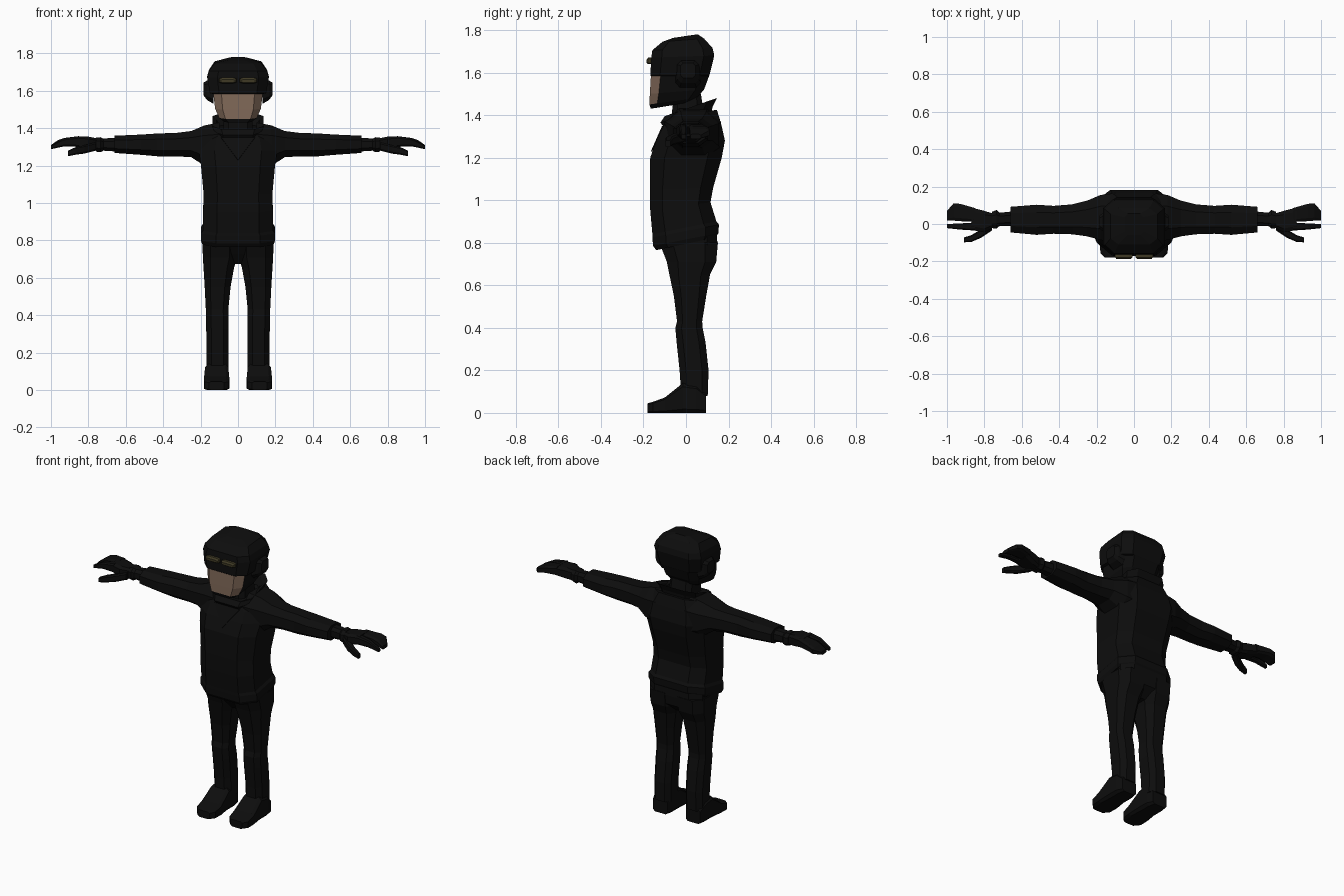
import bpy, bmesh


def material(name, rgb):
    m = bpy.data.materials.new(name)
    m.diffuse_color = (*rgb, 1)
    return m


BLACK = material("black cloth", (0.004, 0.004, 0.004))
SKIN = material("skin", (0.21, 0.135, 0.095))
OLIVE = material("olive brow", (0.05, 0.042, 0.018))


def ring(axis, t, u0, u1, v0, v1, dt, ch):
    """Chamfered rectangle across an axis; dt leans it towards the v1 side."""
    cu, cv = ch * (u1 - u0) / 2, ch * (v1 - v0) / 2
    uv = [(u0 + cu, v0), (u1 - cu, v0), (u1, v0 + cv), (u1, v1 - cv),
          (u1 - cu, v1), (u0 + cu, v1), (u0, v1 - cv), (u0, v0 + cv)]
    pts = []
    for u, v in uv:
        w = t + dt * (v - v0) / (v1 - v0)
        pts.append({"x": (w, u, v), "y": (u, w, v), "z": (u, v, w)}[axis])
    return pts


def loft(name, axis, rows, mat=BLACK, ch=0.35, mirror=False, cap=True):
    """Skin a row of rings; row = (position, u0, u1, v0, v1[, lean])."""
    bm = bmesh.new()
    rings = []
    for r in rows:
        r = tuple(r) + (0,) * (6 - len(r))
        rings.append([bm.verts.new(p) for p in ring(axis, *r, ch)])
    for a, b in zip(rings, rings[1:]):
        for i in range(8):
            j = (i + 1) % 8
            bm.faces.new((a[i], a[j], b[j], b[i]))
    if cap:
        bm.faces.new(rings[0])
        bm.faces.new(rings[-1])
    bmesh.ops.recalc_face_normals(bm, faces=bm.faces)
    me = bpy.data.meshes.new(name)
    bm.to_mesh(me)
    bm.free()
    me.materials.append(mat)
    ob = bpy.data.objects.new(name, me)
    bpy.context.collection.objects.link(ob)
    if mirror:
        ob.modifiers.new("mirror", "MIRROR")
    return ob


def sym(rows):
    """Rows given as (z, half width, y0, y1, lean) become full rows."""
    return [(z, -w, w, a, b, d) for z, w, a, b, d in rows]


# Head with helmet, face exposed at the lower front
head = loft("head", "z", sym([
    (1.43, .075, -.165, .02, .03), (1.45, .10, -.172, .05, .03),
    (1.50, .122, -.17, .085, .02), (1.583, .132, -.165, .108, 0),
    (1.586, .150, -.168, .110, 0), (1.67, .165, -.163, .133, .01),
    (1.705, .155, -.158, .125, .01), (1.745, .125, -.11, .085, .015),
    (1.763, .05, -.06, .055, .017)]), ch=.33)
head.data.materials.append(SKIN)
for p in head.data.polygons:
    if p.normal.y < -.3 and 1.45 < p.center.z < 1.583 and abs(p.normal.z) < .7:
        p.material_index = 1

# Ear pads and brows
loft("ear_pad", "x", [(.13, -.05, .07, 1.53, 1.66), (.165, -.04, .06, 1.55, 1.655),
                      (.184, -.025, .045, 1.575, 1.645)], mirror=True)
loft("brow", "y", [(-.186, .015, .095, 1.645, 1.66), (-.178, .008, .102, 1.64, 1.67),
                   (-.155, .008, .102, 1.64, 1.67)], OLIVE, mirror=True)

# Neck and flared collar
loft("neck", "z", sym([(1.34, .08, -.07, .09, .03), (1.50, .075, -.06, .07, 0)]))
loft("collar", "z", sym([
    (1.33, .115, -.095, .12, .08), (1.365, .125, -.12, .125, .075),
    (1.395, .137, -.10, .145, .085), (1.39, .115, -.08, .12, .07),
    (1.34, .09, -.08, .095, .06)]), cap=False)

# Jacket body with hem band
loft("jacket", "z", sym([
    (.765, .19, -.14, .14, .06), (.785, .198, -.155, .152, .06),
    (.825, .198, -.158, .155, .06), (.84, .188, -.158, .143, .06),
    (.95, .186, -.168, .115, .04), (1.05, .184, -.170, .128, .01),
    (1.20, .198, -.168, .168, 0), (1.28, .21, -.140, .183, 0),
    (1.34, .195, -.11, .165, .02), (1.385, .15, -.085, .145, .04)]), ch=.4)

# Neckline panel: a thin triangular plate on the chest
me = bpy.data.meshes.new("neckline_panel")
me.from_pydata([(-.09, -.112, 1.35), (0, -.165, 1.23), (.09, -.112, 1.35)], [], [(0, 1, 2)])
me.materials.append(BLACK)
panel = bpy.data.objects.new("neckline_panel", me)
bpy.context.collection.objects.link(panel)
panel.modifiers.new("thickness", "SOLIDIFY").thickness = .006

# Sleeves, cuffs and wrists
loft("sleeve", "x", [
    (.10, -.10, .165, 1.18, 1.43), (.18, -.085, .155, 1.20, 1.415),
    (.25, -.066, .125, 1.245, 1.385), (.33, -.055, .105, 1.25, 1.375),
    (.43, -.052, .097, 1.25, 1.372), (.52, -.058, .103, 1.258, 1.366),
    (.66, -.045, .092, 1.268, 1.36)], mirror=True, ch=.5)
loft("wrist", "x", [(.64, -.012, .068, 1.275, 1.35), (.72, -.012, .06, 1.28, 1.345),
                    (.735, -.025, .075, 1.272, 1.352), (.76, -.022, .065, 1.275, 1.35)],
     mirror=True, ch=.5)

# Hands: palm, grouped fingers, forefinger and thumb
loft("palm", "x", [(.75, -.018, .055, 1.28, 1.345), (.80, -.045, .07, 1.285, 1.355),
                   (.87, -.032, .088, 1.30, 1.357)], mirror=True)
loft("fingers", "x", [(.85, .012, .085, 1.302, 1.358), (.93, .015, .108, 1.305, 1.348),
                      (.965, .018, .11, 1.297, 1.335), (1.0, .02, .07, 1.288, 1.31)],
     mirror=True)
loft("forefinger", "x", [(.85, -.035, .008, 1.302, 1.357), (.93, -.03, .003, 1.303, 1.345),
                         (1.0, -.022, .0, 1.288, 1.308)], mirror=True)
loft("thumb", "x", [(.76, -.035, .02, 1.28, 1.325), (.82, -.075, -.03, 1.265, 1.31),
                    (.87, -.096, -.06, 1.258, 1.298), (.91, -.098, -.072, 1.25, 1.28)],
     mirror=True)

# Hips and legs
loft("hips", "z", sym([(.675, .06, -.04, .08, 0), (.73, .15, -.085, .14, 0),
                       (.79, .183, -.125, .148, 0), (.84, .185, -.13, .145, 0)]))
loft("leg", "z", [
    (.08, .052, .168, -.022, .102), (.20, .052, .168, -.03, .106),
    (.33, .05, .17, -.044, .092), (.40, .052, .171, -.05, .078),
    (.43, .052, .172, -.042, .076), (.55, .04, .178, -.057, .095),
    (.65, .022, .184, -.078, .113), (.71, .005, .188, -.09, .142),
    (.80, .005, .19, -.125, .15)], mirror=True, ch=.45)

# Shoes
loft("shoe", "y", [
    (.094, .065, .165, 0, .09), (.05, .052, .176, 0, .13), (-.015, .052, .176, 0, .14),
    (-.10, .046, .182, 0, .072), (-.155, .05, .18, 0, .052), (-.18, .075, .155, 0, .045)],
     mirror=True, ch=.25)
